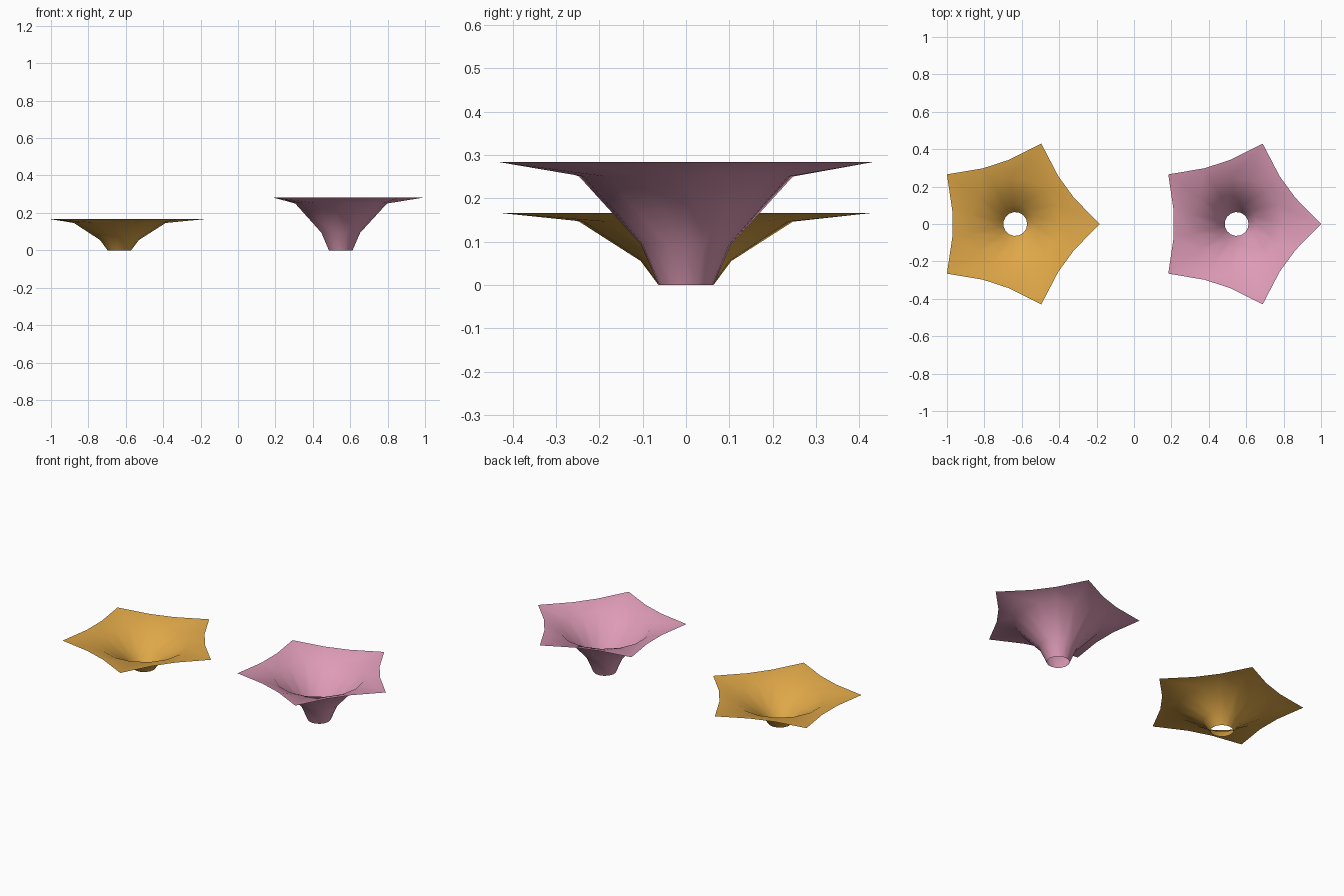
import bpy, bmesh, math

if "Cube" in bpy.data.objects:
    bpy.data.objects.remove(bpy.data.objects["Cube"])

SIDES = 15        # three rim segments for each of the five petals
TIP_R = 0.4515    # petal tip radius
NOTCH_R = 0.344   # rim radius between tips


def material(name, color):
    m = bpy.data.materials.new(name)
    m.diffuse_color = (*color, 1)
    m.use_nodes = True
    m.node_tree.nodes["Principled BSDF"].inputs["Base Color"].default_value = m.diffuse_color
    return m


def flower(name, x, rings, rim_z, mat):
    """Open trumpet of round rings that ends in a flat five-pointed rim."""
    bm = bmesh.new()
    levels = [([r] * SIDES, z) for r, z in rings]
    levels.append(([TIP_R if i % 3 == 0 else NOTCH_R for i in range(SIDES)], rim_z))
    loops = []
    for radii, z in levels:
        loop = []
        for i, r in enumerate(radii):
            a = 2 * math.pi * i / SIDES
            loop.append(bm.verts.new((r * math.cos(a), r * math.sin(a), z)))
        loops.append(loop)
    # Walls facing up and inwards, open at both ends
    for low, high in zip(loops, loops[1:]):
        for i in range(SIDES):
            j = (i + 1) % SIDES
            bm.faces.new((low[j], low[i], high[i], high[j]))
    for f in bm.faces:
        f.smooth = True
    mesh = bpy.data.meshes.new(name)
    bm.to_mesh(mesh)
    bm.free()
    mesh.materials.append(mat)
    ob = bpy.data.objects.new(name, mesh)
    ob.location.x = x
    bpy.context.collection.objects.link(ob)
    return ob


gold = material("golden_yellow", (0.74, 0.39, 0.065))
pink = material("soft_pink", (0.73, 0.33, 0.47))

# Shallow yellow blossom and deeper pink blossom
flower("yellow_flower", -0.635,
       [(0.064, 0), (0.105, 0.055), (0.248, 0.146)], 0.166, gold)
flower("pink_flower", 0.5485,
       [(0.064, 0), (0.105, 0.094), (0.248, 0.25)], 0.283, pink)
